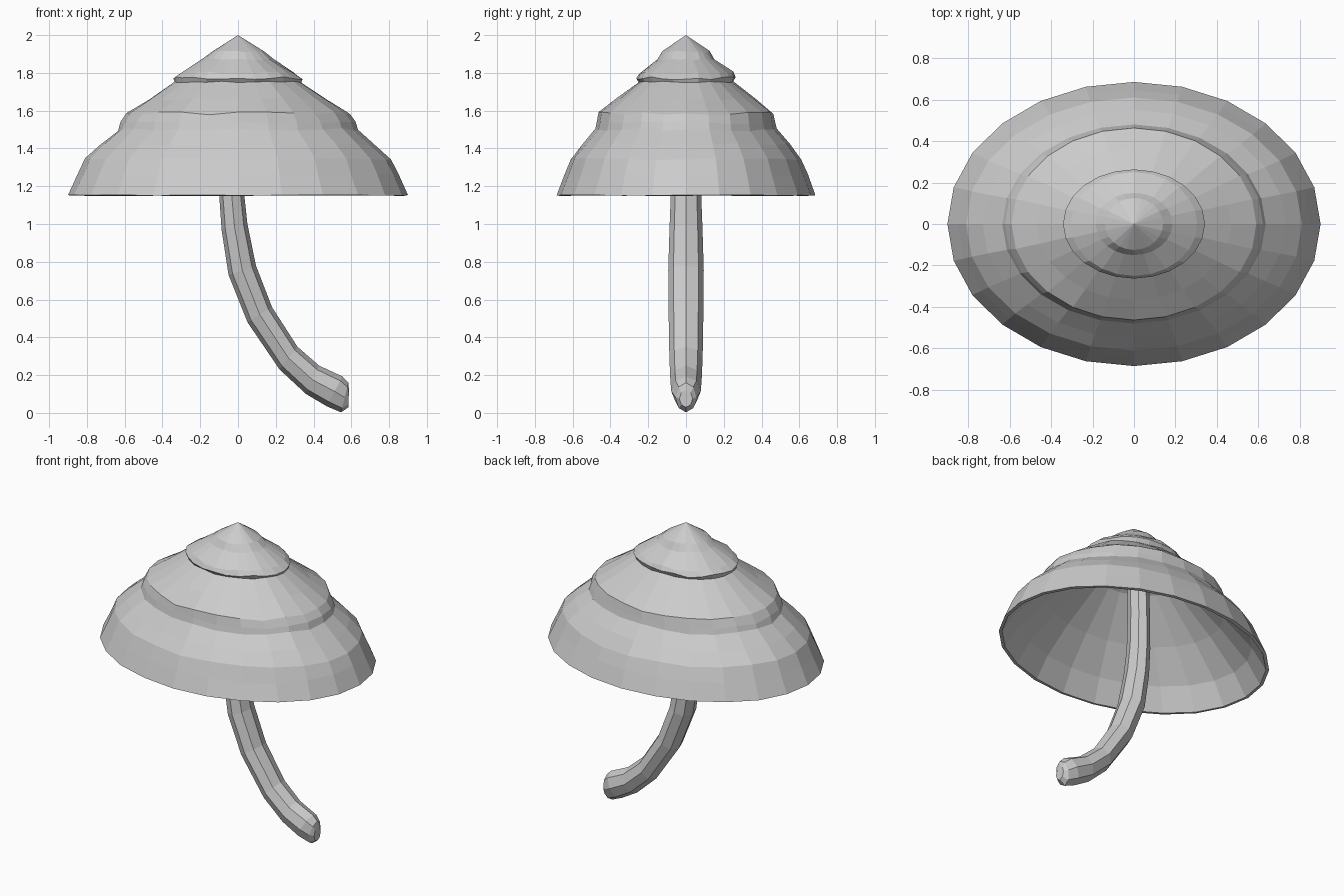
import bpy, bmesh, random
from math import sin, cos, pi

random.seed(4)


def skin(name, rings):
    """Join a list of point rings with faces; a one-point ring makes a tip."""
    bm = bmesh.new()
    loops = [[bm.verts.new(p) for p in ring] for ring in rings]
    for a, b in zip(loops, loops[1:]):
        n = max(len(a), len(b))
        for i in range(n):
            j = (i + 1) % n
            if len(a) == 1:
                bm.faces.new((a[0], b[i], b[j]))
            elif len(b) == 1:
                bm.faces.new((a[i], b[0], a[j]))
            else:
                bm.faces.new((a[i], b[i], b[j], a[j]))
    for end in (loops[0], loops[-1]):
        if len(end) > 2:
            bm.faces.new(end)
    bmesh.ops.recalc_face_normals(bm, faces=bm.faces)
    mesh = bpy.data.meshes.new(name)
    bm.to_mesh(mesh)
    bm.free()
    obj = bpy.data.objects.new(name, mesh)
    bpy.context.collection.objects.link(obj)
    return obj


def oval(rx, ry, z, wobble, n=24):
    if rx == 0:
        return [(0, 0, z)]
    return [(rx * cos(2 * pi * i / n), ry * sin(2 * pi * i / n),
             z + random.uniform(-wobble, wobble)) for i in range(n)]


# Cap: stepped outer shell, thin rim, then the smooth hollow underside
cap_profile = [
    (0, 0, 2.0, 0), (0.14, 0.125, 1.913, 0.004), (0.185, 0.15, 1.872, 0.006),
    (0.305, 0.25, 1.80, 0.008), (0.342, 0.263, 1.772, 0.008),
    (0.335, 0.25, 1.752, 0.004), (0.47, 0.365, 1.662, 0.006),
    (0.59, 0.463, 1.585, 0.008), (0.622, 0.472, 1.535, 0.008),
    (0.635, 0.48, 1.50, 0.008), (0.73, 0.55, 1.42, 0.008),
    (0.81, 0.61, 1.345, 0.008), (0.85, 0.645, 1.26, 0.008),
    (0.90, 0.685, 1.152, 0.002), (0.88, 0.665, 1.15, 0.002),
    (0.79, 0.59, 1.29, 0), (0.60, 0.45, 1.47, 0),
    (0.32, 0.24, 1.69, 0), (0, 0, 1.83, 0)]
skin("mushroom_cap", [oval(*p) for p in cap_profile])

# Stem: each section is left/lower x,z then right/upper x,z and half depth
stem_sections = [
    (-0.09, 1.76, 0.03, 1.76, 0.07), (-0.10, 1.40, 0.025, 1.40, 0.075),
    (-0.10, 1.16, 0.03, 1.18, 0.08), (-0.087, 0.97, 0.05, 1.00, 0.087),
    (-0.05, 0.73, 0.095, 0.78, 0.094), (0.05, 0.48, 0.18, 0.56, 0.092),
    (0.22, 0.23, 0.315, 0.35, 0.088), (0.36, 0.10, 0.43, 0.25, 0.083),
    (0.47, 0.035, 0.553, 0.193, 0.078), (0.545, 0.003, 0.585, 0.16, 0.055),
    (0.585, 0.03, 0.587, 0.12, 0.035)]


def stem_ring(x0, z0, x1, z1, depth, n=8):
    ring = []
    for i in range(n):
        a = 2 * pi * i / n
        t = 0.5 + 0.5 * cos(a)
        ring.append((x0 + (x1 - x0) * t, depth * sin(a), z0 + (z1 - z0) * t))
    return ring


skin("stem", [stem_ring(*s) for s in stem_sections])
